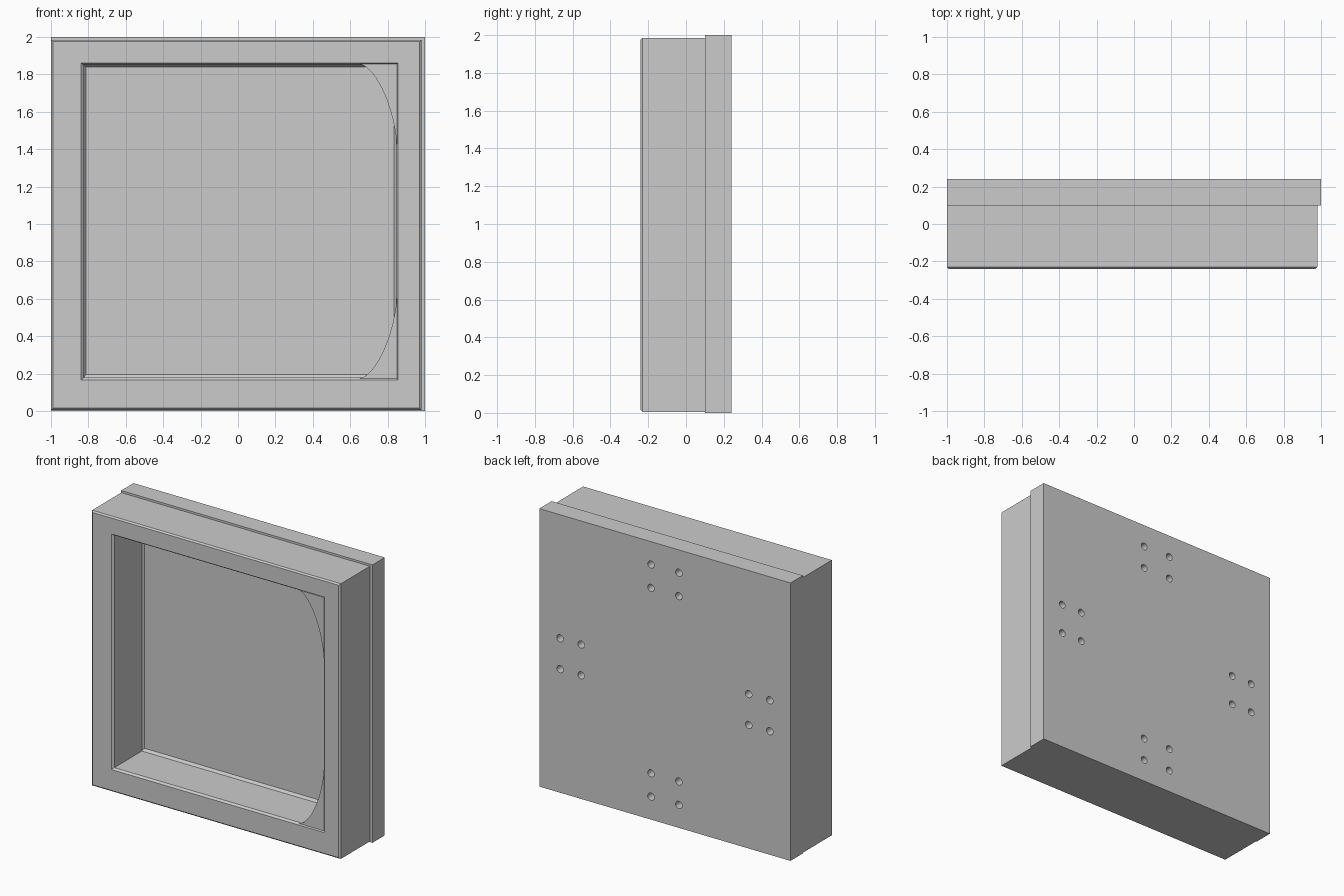
import bpy, bmesh, math
from mathutils import Matrix

if "Cube" in bpy.data.objects:
    bpy.data.objects.remove(bpy.data.objects["Cube"])


def make_object(name, bm):
    bmesh.ops.recalc_face_normals(bm, faces=bm.faces)
    mesh = bpy.data.meshes.new(name)
    bm.to_mesh(mesh)
    bm.free()
    obj = bpy.data.objects.new(name, mesh)
    bpy.context.collection.objects.link(obj)
    return obj


# Back plate
bm = bmesh.new()
bmesh.ops.create_cube(bm, size=1, matrix=Matrix.Translation((0, 0.17, 1)) @ Matrix.Diagonal((2, 0.14, 2, 1)))
plate = make_object("back_plate", bm)

# Mounting holes: four groups of four, blind, cut into the back
bm = bmesh.new()
spots = []
for side in (-1, 1):
    for far in (0.667, 0.835):
        for off in (-0.111, 0.111):
            spots += [(off, 1 + side * far), (side * far, 1 + off)]
for x, z in spots:
    bmesh.ops.create_cone(bm, cap_ends=True, segments=24, radius1=0.026, radius2=0.026, depth=0.12,
                          matrix=Matrix.Translation((x, 0.24, z)) @ Matrix.Rotation(math.pi / 2, 4, 'X'))
cutter = make_object("hole_cutter", bm)
cutter.hide_render = True
mod = plate.modifiers.new("holes", 'BOOLEAN')
mod.operation = 'DIFFERENCE'
mod.solver = 'EXACT'
mod.object = cutter
bpy.context.view_layer.objects.active = plate
bpy.ops.object.modifier_apply(modifier=mod.name)
bpy.data.objects.remove(cutter)

# Front frame: rectangular rings (x0, x1, z0, z1, y) bridged around the section
rings = [
    (-1.0, 0.98, 0.005, 1.985, 0.10),
    (-1.0, 0.98, 0.005, 1.985, -0.23),
    (-0.99, 0.97, 0.015, 1.975, -0.24),
    (-0.84, 0.855, 0.165, 1.86, -0.24),
    (-0.825, 0.845, 0.178, 1.85, -0.227),
    (-0.825, 0.845, 0.178, 1.85, 0.085),
    (-0.813, 0.835, 0.195, 1.84, 0.10),
]
bm = bmesh.new()
loops = [[bm.verts.new((x, y, z)) for x, z in ((x0, z0), (x1, z0), (x1, z1), (x0, z1))]
         for x0, x1, z0, z1, y in rings]
for a, b in zip(loops, loops[1:] + loops[:1]):
    for i in range(4):
        j = (i + 1) % 4
        bm.faces.new((a[i], a[j], b[j], b[i]))
make_object("front_frame", bm)

# Curved corner fillers on the right of the opening, mirrored top to bottom
N, P = 18, 1.65
profile = [(0.85, 1.855)]
for i in range(N + 1):
    t = math.pi / 2 * i / N
    profile.append((0.65 + 0.2 * math.sin(t) ** (2 / P), 1.4 + 0.455 * math.cos(t) ** (2 / P)))
for name, sign in (("upper", 1), ("lower", -1)):
    bm = bmesh.new()
    pts = [(x, 1.015 + sign * (z - 1.015)) for x, z in profile]
    face = bm.faces.new([bm.verts.new((x, -0.238, z)) for x, z in pts])
    ext = bmesh.ops.extrude_face_region(bm, geom=[face], use_keep_orig=True)
    verts = [v for v in ext["geom"] if isinstance(v, bmesh.types.BMVert)]
    bmesh.ops.translate(bm, verts=verts, vec=(0, 0.338, 0))
    filler = make_object(name + "_corner_filler", bm)
    bpy.ops.object.select_all(action='DESELECT')
    filler.select_set(True)
    bpy.context.view_layer.objects.active = filler
    bpy.ops.object.shade_smooth_by_angle(angle=math.radians(30))
